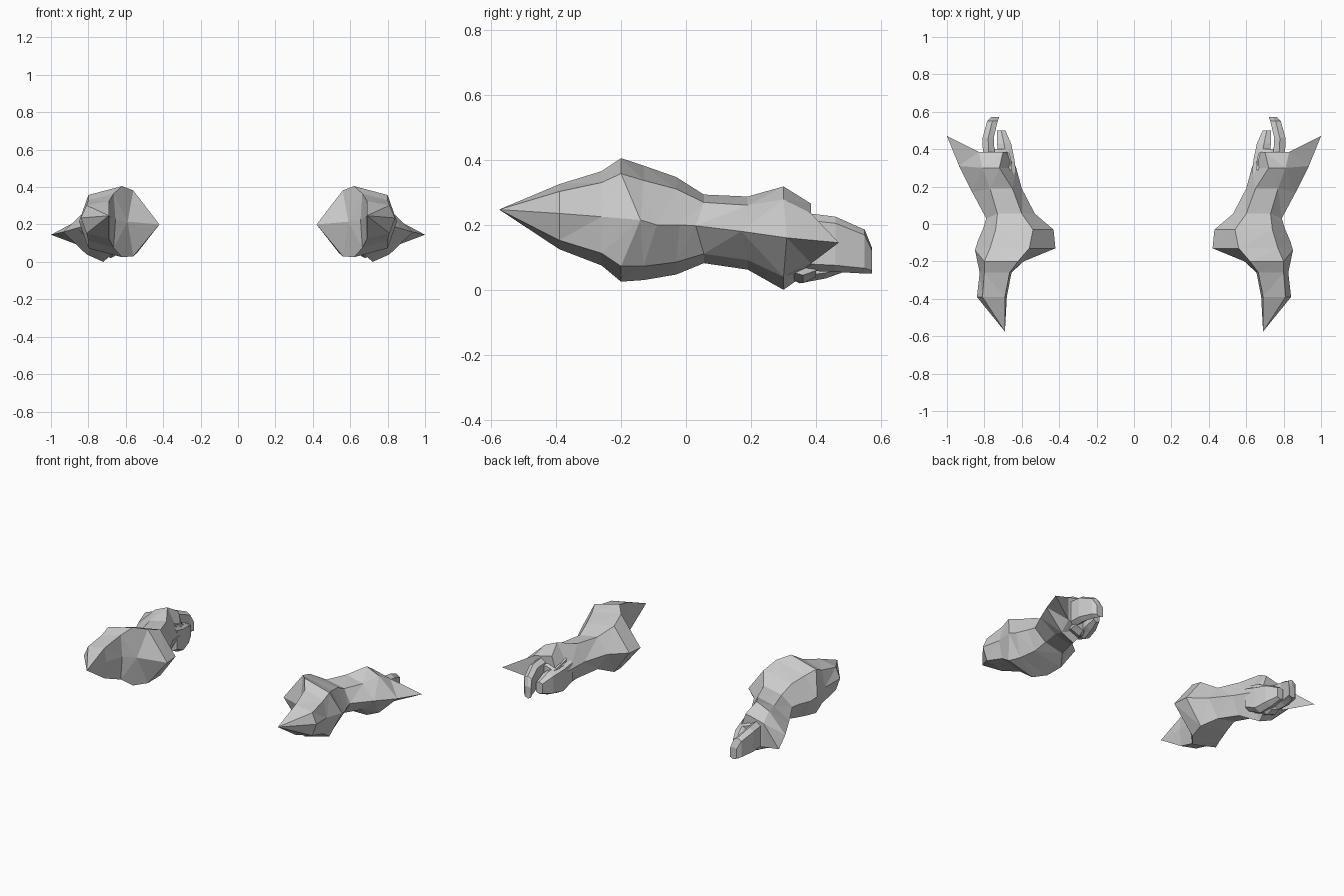
import bpy, bmesh

if "Cube" in bpy.data.objects:
    bpy.data.objects.remove(bpy.data.objects["Cube"])


def loft(name, rings, start_tip=None):
    """Skin a list of equal-length point rings, close the ends, mirror across x."""
    bm = bmesh.new()
    vs = [[bm.verts.new(p) for p in r] for r in rings]
    n = len(vs[0])
    for a, b in zip(vs, vs[1:]):
        for i in range(n):
            j = (i + 1) % n
            bm.faces.new((a[i], a[j], b[j], b[i]))
    if start_tip:
        tip = bm.verts.new(start_tip)
        for i in range(n):
            bm.faces.new((tip, vs[0][(i + 1) % n], vs[0][i]))
    else:
        bm.faces.new(vs[0])
    bm.faces.new(vs[-1])
    bmesh.ops.triangulate(bm, faces=[f for f in bm.faces if len(f.verts) > 3])
    bmesh.ops.recalc_face_normals(bm, faces=bm.faces)
    me = bpy.data.meshes.new(name)
    bm.to_mesh(me)
    bm.free()
    ob = bpy.data.objects.new(name, me)
    bpy.context.collection.objects.link(ob)
    ob.modifiers.new("Mirror", 'MIRROR').use_mirror_merge = False
    return ob


def hexagon(y, y_out, x_in, x_a, x_b, x_out, z_bot, z_mid, z_top):
    """Six-sided arm section: pointed inside and outside, flat-ish top and bottom."""
    def lean(z):
        return z + (z_mid - z) * 0.25
    return [(x_in, y, z_mid), (x_a, y, z_top), (x_b, y, lean(z_top)),
            (x_out, y_out, z_mid), (x_b, y, lean(z_bot)), (x_a, y, z_bot)]


# Arm plate: front spike, inner elbow bulge, narrow wrist, swept outer spike
arm = [
    (-.39, -.39, .680, .69, .81, .84, .125, .235, .325),
    (-.26, -.26, .655, .665, .80, .825, .075, .225, .365),
    (-.20, -.14, .590, .62, .80, .85, .025, .215, .405),
    (-.13, -.09, .420, .56, .77, .835, .030, .200, .382),
    (-.03, -.02, .430, .54, .74, .805, .047, .200, .347),
    (.055, .03, .530, .60, .73, .79, .082, .197, .293),
    (.19, .17, .600, .65, .77, .865, .062, .180, .287),
    (.30, .31, .630, .72, .81, .935, .000, .160, .318),
    (.385, .47, .660, .70, .83, 1.0, .060, .145, .265),
]
loft("arm_plate", [hexagon(*r) for r in arm], (.69, -.575, .247))


def slab(x, y, half, z0, z1):
    """Upright section, slightly chamfered top and bottom, for the hand parts."""
    c = (z1 - z0) * 0.12
    return [(x - half, y, z0 + c), (x - half, y, z1 - c), (x, y, z1),
            (x + half, y, z1 - c), (x + half, y, z0 + c), (x, y, z0)]


# Hand parts: each row is x, y, half width, bottom, top
hand = {
    "palm": [(.715, .29, .06, .04, .25), (.725, .36, .065, .02, .23),
             (.73, .40, .055, .04, .20)],
    "fingers": [(.775, .34, .032, .06, .24), (.780, .46, .030, .055, .225),
                (.757, .55, .028, .050, .185), (.742, .572, .022, .050, .13)],
    "thumb": [(.66, .27, .03, .06, .22), (.68, .35, .04, .02, .20),
              (.695, .43, .038, .035, .18), (.71, .50, .022, .06, .14)],
}
for name, rows in hand.items():
    loft(name, [slab(*r) for r in rows])
